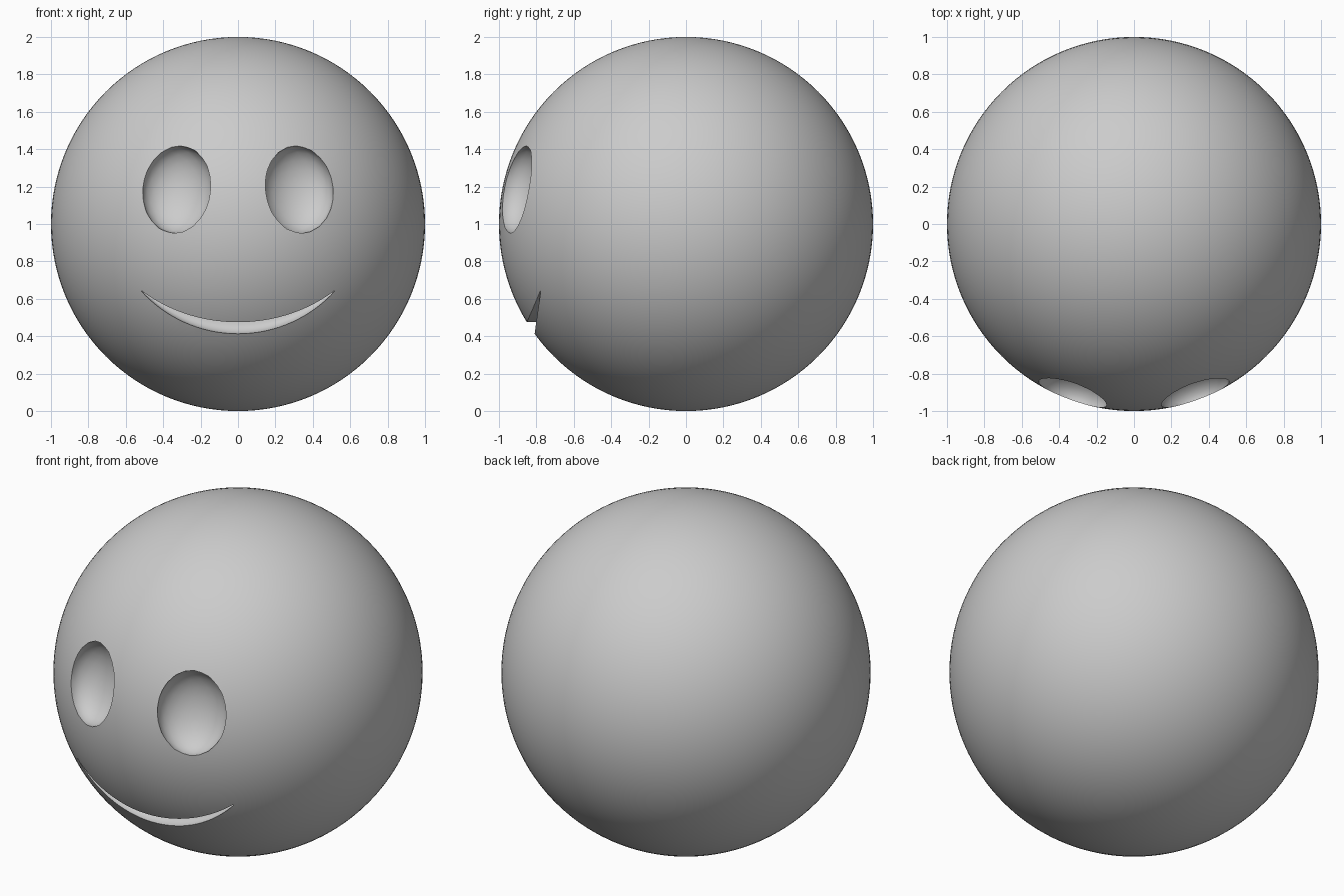
import bpy, bmesh
from math import sqrt, sin, cos, pi, radians
from mathutils import Matrix, Vector

if "Cube" in bpy.data.objects:
    bpy.data.objects.remove(bpy.data.objects["Cube"])

C = Vector((0, 0, 1))


def cut(target, cutter):
    m = target.modifiers.new("cut", 'BOOLEAN')
    m.operation = 'DIFFERENCE'
    m.solver = 'EXACT'
    m.object = cutter
    bpy.context.view_layer.objects.active = target
    bpy.ops.object.modifier_apply(modifier=m.name)
    bpy.data.objects.remove(cutter)


def to_object(bm, name):
    bmesh.ops.recalc_face_normals(bm, faces=bm.faces)
    me = bpy.data.meshes.new(name)
    bm.to_mesh(me)
    bm.free()
    ob = bpy.data.objects.new(name, me)
    ob.hide_render = True
    bpy.context.collection.objects.link(ob)
    return ob


def eye_cutter(side):
    # faceted ellipsoid whose equator lies in the rim plane
    n = Vector((side * 0.335, -0.925, 0.19)).normalized()
    right = n.cross(Vector((0, 0, 1))).normalized()
    up = right.cross(n)
    rot = Matrix((right, n, up)).transposed().to_4x4()
    bm = bmesh.new()
    bmesh.ops.create_icosphere(
        bm, subdivisions=3, radius=1,
        matrix=Matrix.Translation(C + n * 0.97) @ rot @ Matrix.Diagonal((0.195, 0.13, 0.238, 1)))
    return to_object(bm, "eye_cutter")


def mouth_cutter(steps=48, half=0.515):
    # crescent swept from rounded wedge sections
    def surf(x, z):
        return -sqrt(1 - x * x - (z - 1) ** 2)

    bm = bmesh.new()
    rings = []
    for i in range(steps + 1):
        x = -half * cos(pi * i / steps)
        low_r, up_r = 0.70, 0.909
        zl = 0.413 + low_r - sqrt(low_r ** 2 - x * x)
        zu = 0.475 + up_r - sqrt(up_r ** 2 - x * x) + 0.008 * (x / half) ** 4
        zu = max(zu, zl + 0.004)
        yl = surf(x, zl)
        yb = max(surf(x, zu), yl) + 0.025 + 0.7 * (zu - zl)
        pts = [(-1.1, zu), (-1.1, zl)]
        for k in range(7):
            a = k / 6 * pi / 2
            pts.append((yl + (yb - yl) * sin(a), zl + (zu - zl) * (1 - cos(a))))
        rings.append([bm.verts.new((x, y, z)) for y, z in pts])
    for a, b in zip(rings, rings[1:]):
        for j in range(len(a)):
            k = (j + 1) % len(a)
            bm.faces.new((a[j], a[k], b[k], b[j]))
    bm.faces.new(rings[0])
    bm.faces.new(rings[-1])
    return to_object(bm, "mouth_cutter")


# Round head
bpy.ops.mesh.primitive_uv_sphere_add(segments=128, ring_count=64, radius=1, location=C)
head = bpy.context.object
head.name = "smiling_ball"

# Eye sockets and smile
for s in (-1, 1):
    cut(head, eye_cutter(s))
cut(head, mouth_cutter())

# Smooth surface with crisp rims
bpy.ops.object.select_all(action='DESELECT')
head.select_set(True)
bpy.context.view_layer.objects.active = head
bpy.ops.object.shade_smooth_by_angle(angle=radians(35))
